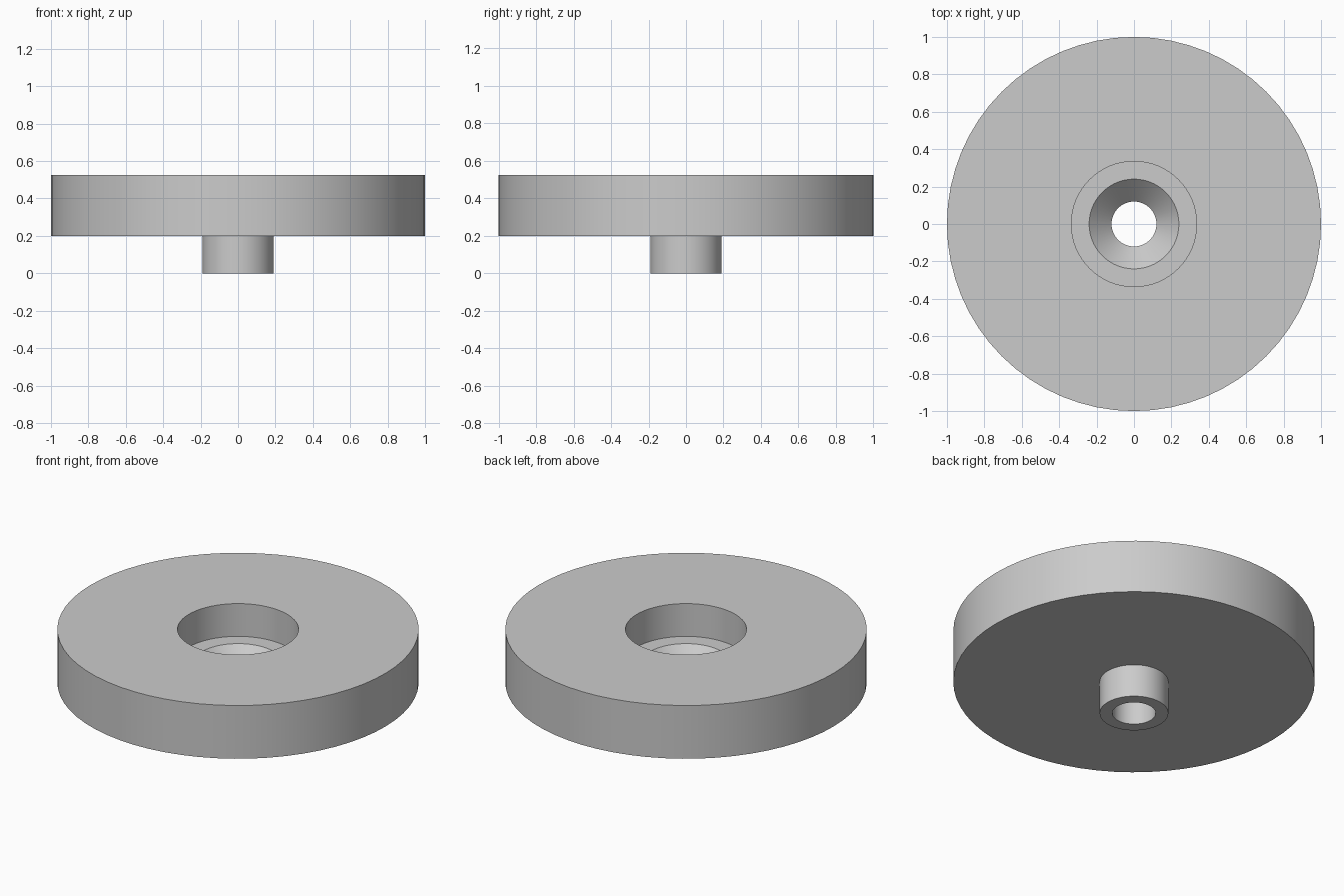
import bpy
import bmesh
import math
from mathutils import Vector

cube = bpy.data.objects.get("Cube")
if cube:
    bpy.data.objects.remove(cube, do_unlink=True)

SIDES = 64

# Plain grey material
grey = bpy.data.materials.new("plain_grey")
grey.use_nodes = True
colour = (0.6, 0.6, 0.6, 1)
grey.diffuse_color = colour
grey.node_tree.nodes["Principled BSDF"].inputs["Base Color"].default_value = colour


def lathe(name, profile):
    """Turn a closed (radius, height) profile around the z axis."""
    bm = bmesh.new()
    verts = [bm.verts.new((r, 0, z)) for r, z in profile]
    edges = [bm.edges.new((v, verts[(i + 1) % len(verts)])) for i, v in enumerate(verts)]
    bmesh.ops.spin(bm, geom=verts + edges, cent=Vector(), axis=Vector((0, 0, 1)),
                   angle=math.tau, steps=SIDES, use_merge=False)
    bmesh.ops.remove_doubles(bm, verts=bm.verts, dist=0.0001)
    bmesh.ops.recalc_face_normals(bm, faces=bm.faces)
    mesh = bpy.data.meshes.new(name)
    bm.to_mesh(mesh)
    bm.free()
    mesh.materials.append(grey)
    obj = bpy.data.objects.new(name, mesh)
    bpy.context.collection.objects.link(obj)
    bpy.ops.object.select_all(action="DESELECT")
    obj.select_set(True)
    bpy.context.view_layer.objects.active = obj
    bpy.ops.object.shade_smooth_by_angle(angle=math.radians(30))
    return obj


# Disc with a stepped recess, countersunk through hole and stub below
lathe("countersunk_disc", [
    (0.12, 0), (0.19, 0),            # stub end
    (0.19, 0.2), (1, 0.2),           # stub wall and underside
    (1, 0.525), (0.335, 0.525),      # rim and top
    (0.335, 0.325), (0.24, 0.325),   # recess wall and floor
    (0.12, 0.205),                   # countersink
])
